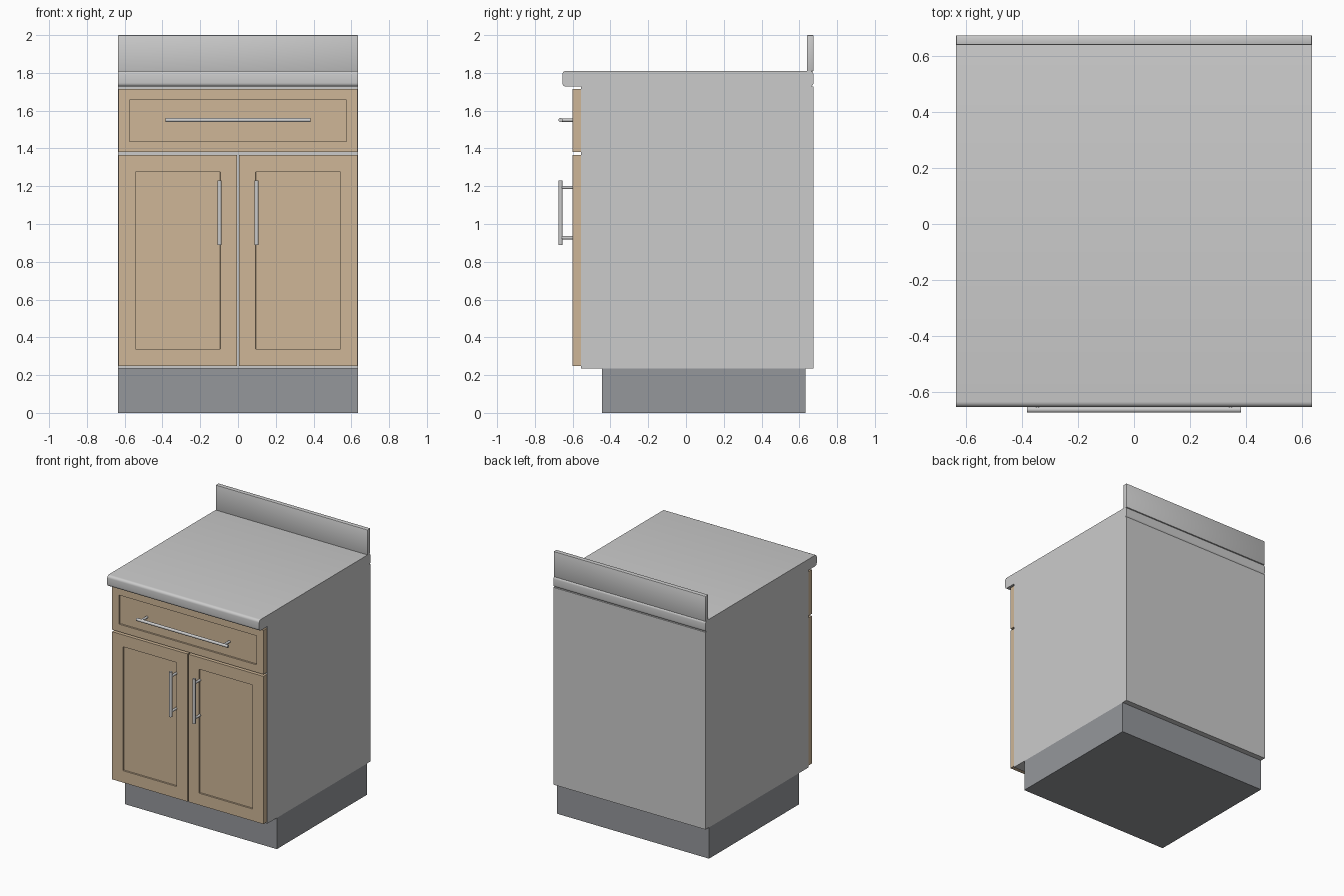
import bpy, bmesh, math

if "Cube" in bpy.data.objects:
    bpy.data.objects.remove(bpy.data.objects["Cube"])

W = 0.636  # half width of the cabinet


def material(name, rgb):
    m = bpy.data.materials.new(name)
    m.diffuse_color = (*rgb, 1)
    m.use_nodes = True
    m.node_tree.nodes["Principled BSDF"].inputs["Base Color"].default_value = m.diffuse_color
    return m


wood = material("tan_wood", (0.62, 0.47, 0.31))
stone = material("pale_stone", (0.72, 0.72, 0.70))
kick = material("dark_grey", (0.30, 0.31, 0.33))


def finish(bm, name, mat=None):
    bmesh.ops.recalc_face_normals(bm, faces=bm.faces)
    me = bpy.data.meshes.new(name)
    bm.to_mesh(me)
    bm.free()
    ob = bpy.data.objects.new(name, me)
    bpy.context.collection.objects.link(ob)
    if mat:
        me.materials.append(mat)
    return ob


def smooth(ob):
    bpy.ops.object.select_all(action='DESELECT')
    ob.select_set(True)
    bpy.context.view_layer.objects.active = ob
    bpy.ops.object.shade_smooth_by_angle(angle=math.radians(35))


def box_bm(x, y, z):
    bm = bmesh.new()
    bmesh.ops.create_cube(bm, size=1)
    for v in bm.verts:
        v.co = [lo if c < 0 else hi for c, (lo, hi) in zip(v.co, (x, y, z))]
    return bm


def rounded_box(name, x, y, z, radius, segments, mat, only_x=False):
    """Box with rounded edges; only_x rounds just the edges running along x."""
    bm = box_bm(x, y, z)
    edges = [e for e in bm.edges
             if not only_x or abs(e.verts[0].co.x - e.verts[1].co.x) > 0.1]
    bmesh.ops.bevel(bm, geom=edges, offset=radius, segments=segments,
                    profile=0.5, affect='EDGES')
    ob = finish(bm, name, mat)
    smooth(ob)
    return ob


def panel_front(name, x, z, frame, depth=0.012):
    """Door or drawer front with a recessed centre panel."""
    bm = box_bm(x, (-0.60, -0.557), z)
    bm.normal_update()
    face = min(bm.faces, key=lambda f: f.calc_center_median().y)
    bmesh.ops.inset_region(bm, faces=[face], thickness=frame)
    bmesh.ops.inset_region(bm, faces=[face], thickness=0.001, depth=-depth)
    return finish(bm, name, wood)


def rod(bm, a, axis, length, r):
    """Adds a cylinder centred on a, running along axis."""
    geo = bmesh.ops.create_cone(bm, cap_ends=True, segments=24, radius1=r,
                                radius2=r, depth=length)
    for v in geo["verts"]:
        x, y, z = v.co
        p = {"x": (z, x, y), "y": (y, z, x), "z": (x, y, z)}[axis]
        v.co = [i + j for i, j in zip(a, p)]


def handle(name, center, axis, length, spacing):
    """Bar pull on two posts."""
    bm = bmesh.new()
    cx, cz = center
    rod(bm, (cx, -0.664, cz), axis, length, 0.011)
    for s in (-spacing / 2, spacing / 2):
        px, pz = (cx + s, cz) if axis == "x" else (cx, cz + s)
        rod(bm, (px, -0.63, pz), "y", 0.068, 0.009)
    smooth(finish(bm, name))


# Carcass and recessed plinth
finish(box_bm((-W, W), (-0.444, 0.633), (0, 0.236)), "toe_kick", kick)
finish(box_bm((-W, W), (-0.557, 0.675), (0.236, 1.728)), "cabinet_body")

# Worktop with rounded long edges, and backsplash
rounded_box("countertop", (-W, W), (-0.655, 0.675), (1.727, 1.811),
            0.02, 5, stone, only_x=True)
rounded_box("backsplash", (-W, W), (0.64, 0.675), (1.808, 2.0),
            0.004, 2, stone)

# Drawer front and pull
panel_front("drawer_front", (-0.633, 0.633), (1.38, 1.714), 0.081)
handle("drawer_handle", (0, 1.55), "x", 0.766, 0.69)

# Pair of doors and pulls
for side, s in (("left", -1), ("right", 1)):
    panel_front(side + "_door", sorted((s * 0.004, s * 0.633)),
                (0.248, 1.365), 0.127)
    handle(side + "_door_handle", (s * 0.098, 1.06), "z", 0.34, 0.266)
